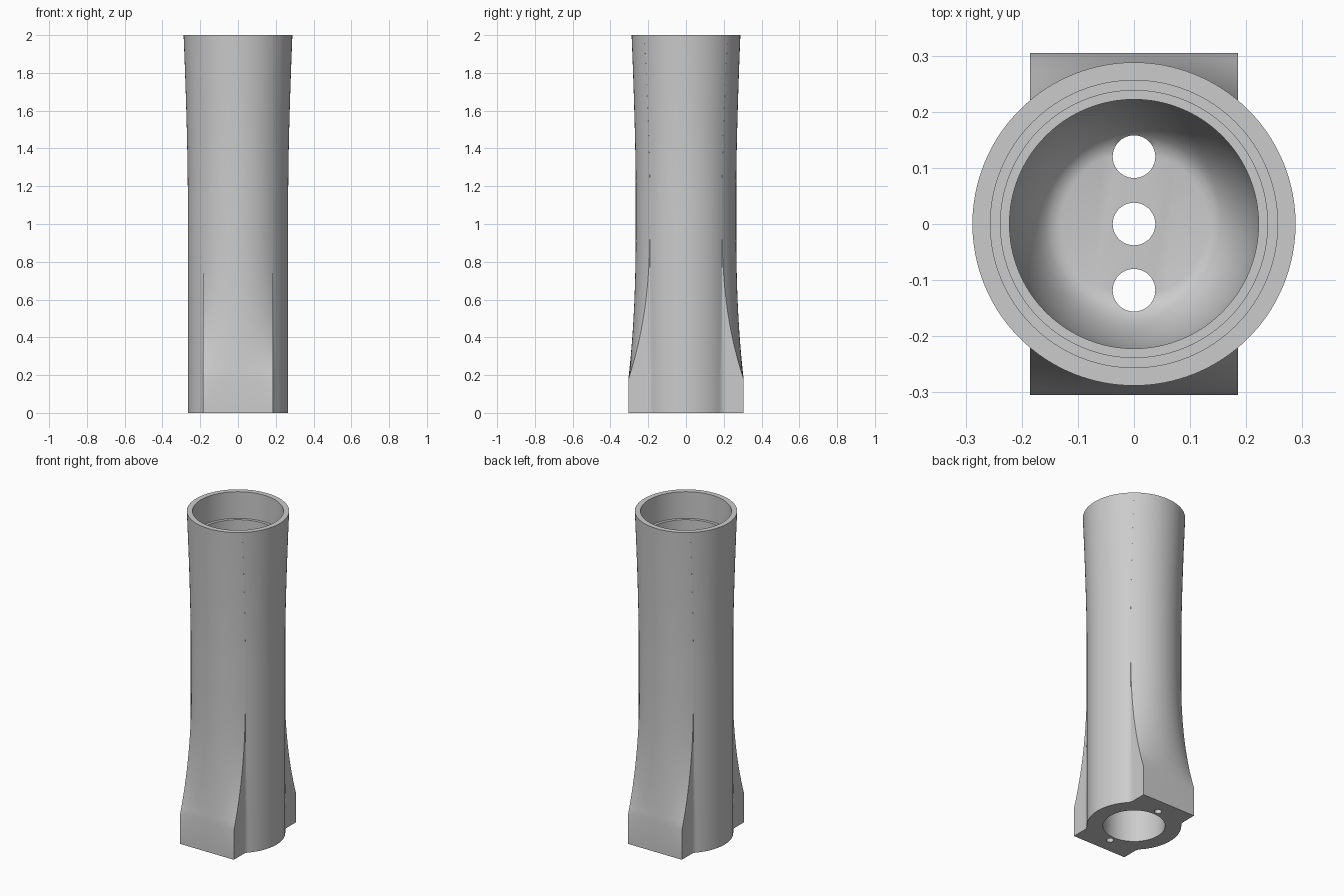
import bpy, bmesh, math

cube = bpy.data.objects.get("Cube")
if cube:
    bpy.data.objects.remove(cube, do_unlink=True)

grey = bpy.data.materials.new("light_grey")
grey.use_nodes = True
colour = (0.6, 0.6, 0.6, 1)
grey.diffuse_color = colour
grey.node_tree.nodes["Principled BSDF"].inputs["Base Color"].default_value = colour

HALF = 0.185      # half width of the front and back pads
STEPS = 14


def finish(bm, name):
    bmesh.ops.recalc_face_normals(bm, faces=bm.faces)
    mesh = bpy.data.meshes.new(name)
    bm.to_mesh(mesh)
    bm.free()
    mesh.materials.append(grey)
    obj = bpy.data.objects.new(name, mesh)
    bpy.context.collection.objects.link(obj)
    return obj


def loft(rings, name):
    """Skin a stack of closed rings and cap both ends."""
    bm = bmesh.new()
    loops = [[bm.verts.new(p) for p in ring] for ring in rings]
    for a, b in zip(loops, loops[1:]):
        for i in range(len(a)):
            j = (i + 1) % len(a)
            bm.faces.new((a[i], a[j], b[j], b[i]))
    bm.faces.new(loops[0])
    bm.faces.new(loops[-1])
    return finish(bm, name)


def lathe(profile, name, x=0, y=0, sides=96):
    turns = [2 * math.pi * i / sides for i in range(sides)]
    return loft([[(x + r * math.cos(a), y + r * math.sin(a), z) for a in turns]
                 for r, z in profile], name)


def section(z):
    """Round tube blended into flat pads at front and back."""
    radius = 0.266 + 0.022 * max(0, (z - 1.2) / 0.8) ** 1.5
    t = min(max((z - 0.18) / 0.85, 0), 1)
    f = max((1 - t) ** 2.5, 0.002)
    fillet = 0.05 * f
    cx = HALF + fillet
    cy = math.sqrt((radius + fillet) ** 2 - cx ** 2)
    meet = math.atan2(cy, cx)
    # side arc, concave fillet, then half of the pad face
    quarter = [(radius * math.cos(meet * i / STEPS), radius * math.sin(meet * i / STEPS))
               for i in range(STEPS + 1)]
    for i in range(1, 6):
        a = math.pi + meet * (1 - i / 5)
        quarter.append((cx + fillet * math.cos(a), cy + fillet * math.sin(a)))
    for i in range(STEPS + 1):
        x = HALF * (1 - i / STEPS)
        arc = math.sqrt(radius ** 2 - x ** 2)
        quarter.append((x, arc + (0.305 - arc) * f))
    # mirror the quarter to the other three
    half = quarter + [(-x, y) for x, y in quarter[-2::-1]]
    full = half + [(x, -y) for x, y in half[-2:0:-1]]
    return [(x, y, z) for x, y in full]


# Outer body
heights = [0, 0.18] + [0.18 + 0.85 * i / 20 for i in range(1, 21)]
heights += [1.2 + 0.08 * i for i in range(11)]
body = loft([section(z) for z in heights], "handle_body")

# Stepped cavity open at the top, with a dished floor
dish = [(0.13 + 0.092 * math.sin(a), 0.6 - 0.3 * math.cos(a))
        for a in (math.pi / 2 * i / 10 for i in range(11))]
cutters = [lathe(dish + [(0.222, 1.75), (0.238, 1.75), (0.238, 1.835),
                         (0.256, 1.835), (0.256, 2.1)], "cavity_cutter")]
# Bore open at the bottom
cutters.append(lathe([(0.175, -0.1), (0.175, 0.22)], "bore_cutter"))
# Three holes through the floor
for y in (-0.118, 0, 0.12):
    cutters.append(lathe([(0.038, 0.15), (0.038, 0.5)], "floor_hole_cutter", y=y, sides=40))
# Two screw holes in the underside
for y in (-0.21, 0.21):
    cutters.append(lathe([(0.021, -0.1), (0.021, 0.15)], "screw_hole_cutter", y=y, sides=24))

bpy.context.view_layer.objects.active = body
for cutter in cutters:
    cutter.hide_render = True
    mod = body.modifiers.new("cut", 'BOOLEAN')
    mod.operation = 'DIFFERENCE'
    mod.solver = 'EXACT'
    mod.object = cutter
    bpy.ops.object.modifier_apply(modifier=mod.name)
    bpy.data.objects.remove(cutter, do_unlink=True)

bpy.ops.object.select_all(action='DESELECT')
body.select_set(True)
bpy.ops.object.shade_smooth_by_angle(angle=math.radians(28))
